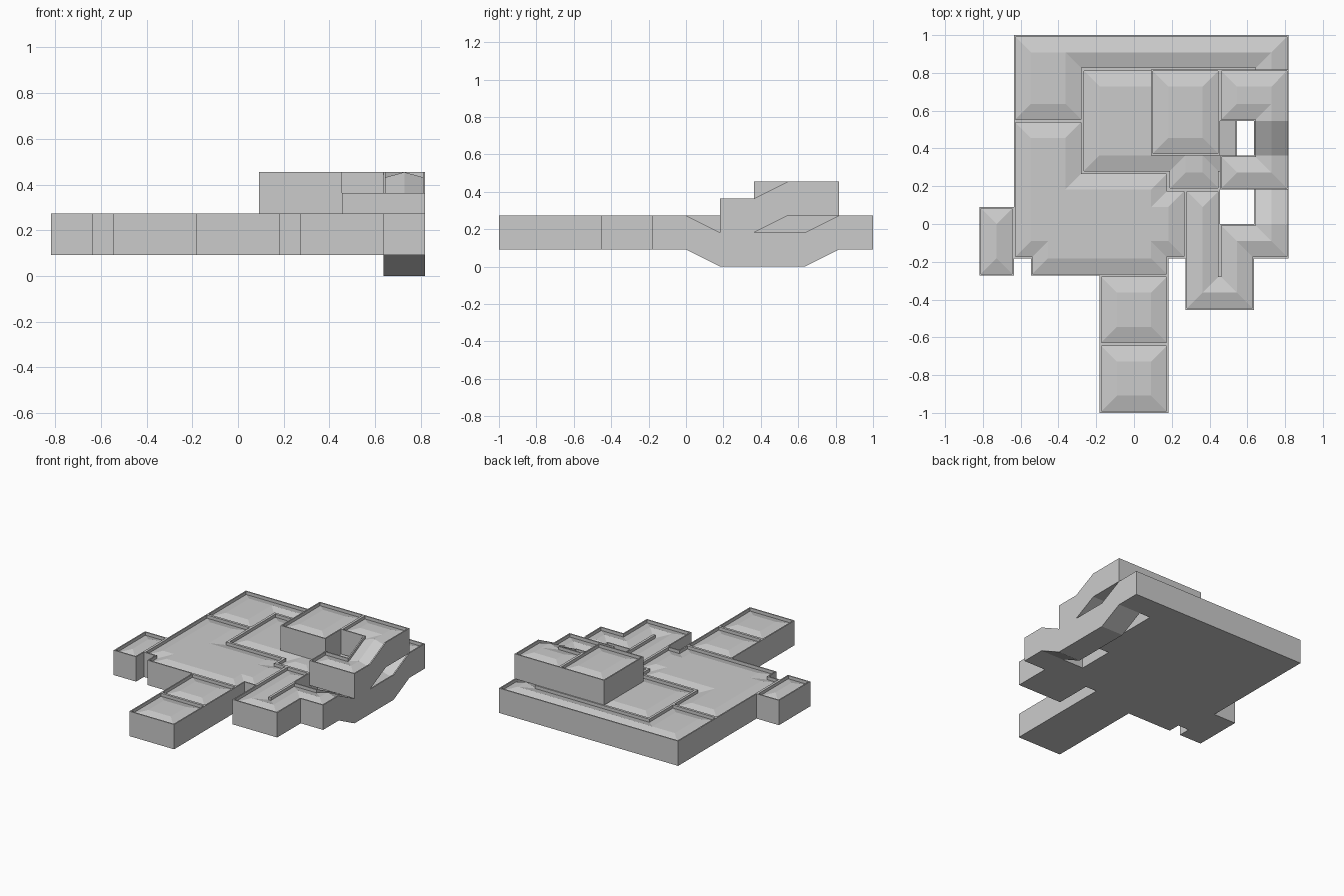
import bpy, bmesh

if "Cube" in bpy.data.objects:
    bpy.data.objects.remove(bpy.data.objects["Cube"])

U = 1 / 11          # grid unit of the floor plan
T = 0.1             # rim thickness (grid units)
DEPTH = 0.28        # floor drop at the walls (grid units)
THICK = 2           # slab thickness (grid units)


def flat(z):
    return lambda x, y: z


def ramped(points, x_min=-99):
    # height along y by linear interpolation, only from x_min on
    def height(x, y):
        if x < x_min or y <= points[0][0]:
            return points[0][1]
        for (y0, z0), (y1, z1) in zip(points, points[1:]):
            if y <= y1:
                return z0 + (z1 - z0) * (y - y0) / (y1 - y0)
        return points[-1][1]
    return height


def room(name, rects, height, slit=None):
    """Slab made of unit cells, with a thin rim and a floor rising away from it."""
    cells = {(x, y) for x0, y0, x1, y1 in rects
             for x in range(x0, x1) for y in range(y0, y1)}
    sides = [(0, -1), (1, 0), (0, 1), (-1, 0)]

    def is_wall(c, k):
        n = (c[0] + sides[k][0], c[1] + sides[k][1])
        if n not in cells:
            return True
        if slit and k in (1, 3):
            sx, s0, s1 = slit
            return max(c[0], n[0]) == sx and s0 <= c[1] < s1
        return False

    def corners(c):
        x, y = c
        return [(x, y), (x + 1, y), (x + 1, y + 1), (x, y + 1)]

    edge_pts = set()
    for c in cells:
        p = corners(c)
        for k in range(4):
            if is_wall(c, k):
                edge_pts |= {p[k], p[(k + 1) % 4]}

    bm = bmesh.new()

    def face(*pts):
        bm.faces.new([bm.verts.new((x * U, y * U, (height(x, y) + dz) * U))
                      for x, y, dz in pts])

    def wall(a, b, low):
        face((*a, low), (*b, low), (*b, 0), (*a, 0))

    for c in sorted(cells):
        p = corners(c)
        # raised floor, split along the hip or valley line
        q = [(*v, -DEPTH if v in edge_pts else 0) for v in p]
        low = [i for i in range(4) if p[i] in edge_pts]
        odd = 0
        if len(low) == 1:
            odd = low[0]
        elif len(low) == 3:
            odd = next(i for i in range(4) if i not in low)
        q = q[odd:] + q[:odd]
        if len(low) in (1, 3):
            face(q[0], q[1], q[2])
            face(q[0], q[2], q[3])
        else:
            face(*q)
        # underside
        face(*[(*v, -THICK) for v in reversed(p)])
        for k in range(4):
            a, b = p[k], p[(k + 1) % 4]
            nx, ny = -sides[k][0] * T, -sides[k][1] * T
            if is_wall(c, k):
                # outer wall, rim top and inner rim wall
                if (c[0] + sides[k][0], c[1] + sides[k][1]) not in cells:
                    wall(a, b, -THICK)
                ai, bi = (a[0] + nx, a[1] + ny), (b[0] + nx, b[1] + ny)
                face((*a, 0), (*b, 0), (*bi, 0), (*ai, 0))
                wall(bi, ai, -DEPTH)
            elif a in edge_pts and not is_wall(c, k - 1 if k else 3):
                # rim post at an inward corner
                e = p[k - 1]
                d1 = ((b[0] - a[0]) * T, (b[1] - a[1]) * T)
                d2 = ((e[0] - a[0]) * T, (e[1] - a[1]) * T)
                q1 = (a[0] + d1[0], a[1] + d1[1])
                q3 = (a[0] + d2[0], a[1] + d2[1])
                q2 = (q1[0] + d2[0], q1[1] + d2[1])
                face(*[(*v, 0) for v in (a, q1, q2, q3)])
                wall(q1, q2, -DEPTH)
                wall(q2, q3, -DEPTH)

    bmesh.ops.remove_doubles(bm, verts=bm.verts, dist=1e-5)
    me = bpy.data.meshes.new(name)
    bm.to_mesh(me)
    bm.free()
    ob = bpy.data.objects.new(name, me)
    bpy.context.collection.objects.link(ob)
    return ob


# ground level rooms
room("main_hall", [(-7, -2, 3, 2), (-6, -3, 2, -2), (-7, 2, 2, 3), (-7, 3, -3, 6)], flat(3))
room("inner_hall", [(-3, 3, 6, 9), (2, 2, 5, 3)], flat(3))
room("side_closet", [(-9, -3, -7, 1)], flat(3))
for i, y in enumerate((-7, -11)):
    room(f"front_room_{i + 1}", [(-2, y, 2, y + 4)], flat(3))

# long corridor: back arm, dip under the bridge, folded front arm
room("winding_corridor",
     [(-7, 6, -3, 9), (-7, 9, 9, 11), (7, -2, 9, 9), (5, -2, 7, 0), (3, -5, 7, -2), (3, -2, 5, 2)],
     ramped([(0, 3), (2, 2), (7, 2), (9, 3)], x_min=7), slit=(5, -3, 0))

# upper level
room("upper_room", [(1, 4, 5, 9)], flat(5))
room("upper_bridge", [(5, 6, 9, 9), (7, 4, 9, 6), (5, 2, 9, 4)], ramped([(4, 4), (6, 5)]))
